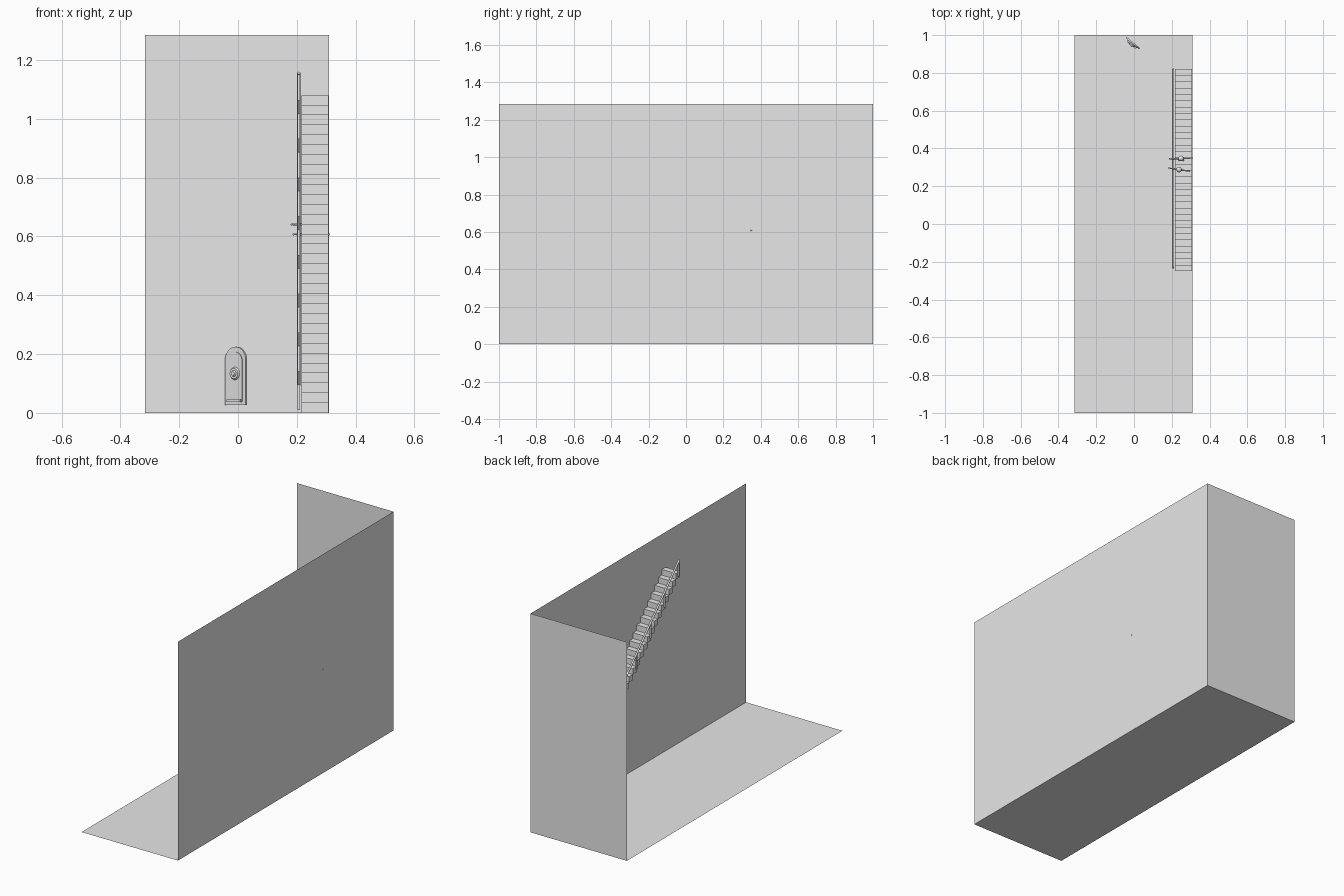
import bpy, bmesh, math
from mathutils import Vector, Matrix

if "Cube" in bpy.data.objects:
    bpy.data.objects.remove(bpy.data.objects["Cube"])

grey = bpy.data.materials.new("plain grey")
grey.diffuse_color = (0.8, 0.8, 0.8, 1)
grey.use_nodes = True
grey.node_tree.nodes["Principled BSDF"].inputs["Base Color"].default_value = grey.diffuse_color


def finish(name, bm, matrix=None, smooth=False):
    me = bpy.data.meshes.new(name)
    bm.to_mesh(me)
    bm.free()
    ob = bpy.data.objects.new(name, me)
    bpy.context.collection.objects.link(ob)
    me.materials.append(grey)
    if matrix is not None:
        ob.matrix_world = matrix
    if smooth:
        for p in me.polygons:
            p.use_smooth = len(p.vertices) < 6
    return ob


def sheet(name, corners):
    bm = bmesh.new()
    bm.faces.new([bm.verts.new(c) for c in corners])
    return finish(name, bm)


def add_box(bm, lo, hi):
    lo, hi = Vector(lo), Vector(hi)
    bmesh.ops.create_cube(bm, size=1, matrix=Matrix.Translation((lo + hi) / 2)
                          @ Matrix.Diagonal((*(hi - lo), 1)))


def add_rod(bm, a, b, r1, r2=None, sides=10):
    a, b = Vector(a), Vector(b)
    d = b - a
    m = Matrix.Translation((a + b) / 2) @ d.to_track_quat('Z', 'Y').to_matrix().to_4x4()
    bmesh.ops.create_cone(bm, cap_ends=True, segments=sides, radius1=r1,
                          radius2=r1 if r2 is None else r2, depth=d.length, matrix=m)


def add_ball(bm, c, r, stretch=1.0):
    bmesh.ops.create_uvsphere(bm, u_segments=14, v_segments=9, radius=r,
                              matrix=Matrix.Translation(c) @ Matrix.Diagonal((1, 1, stretch, 1)))


# Room: floor, right wall, back wall
L, R, H = -0.316, 0.31, 1.285
sheet("floor", [(L, -1, 0), (R, -1, 0), (R, 1, 0), (L, 1, 0)])
sheet("right_wall", [(R, -1, 0), (R, -1, H), (R, 1, H), (R, 1, 0)])
sheet("back_wall", [(L, 1, 0), (R, 1, 0), (R, 1, H), (L, 1, H)])

# Small square plate on the floor
sheet("floor_plate", [(0.11, 0.465, 0.002), (0.152, 0.465, 0.002),
                      (0.152, 0.5, 0.002), (0.11, 0.5, 0.002)])

# Stairs climbing along the right wall towards the front
N, Y0, RUN, RISE = 32, 0.82, 1.07 / 32, 1.08 / 32
bm = bmesh.new()
for i in range(N):
    add_box(bm, (0.216, Y0 - (i + 1) * RUN, i * RISE), (0.308, Y0 - i * RUN, (i + 1) * RISE))
finish("stairs", bm)

# Banister: sloping rail and posts
bm = bmesh.new()
slope = RISE / RUN
for k in range(9):
    y = -0.228 + k * 0.1305
    z = (Y0 - y) * slope
    add_box(bm, (0.203, y - 0.004, z + 0.005), (0.211, y + 0.004, z + 0.095))
finish("banister_posts", bm)
bm = bmesh.new()
add_rod(bm, (0.207, 0.82, 0.095), (0.207, -0.232, 0.095 + 1.052 * slope), 0.0055, sides=8)
finish("banister_rail", bm, smooth=True)


# Two simple figures with outstretched arms standing on the stairs
def figure(name, x, y, z, span, turn):
    bm = bmesh.new()
    for s in (-1, 1):
        add_rod(bm, (s * 0.010, 0, 0.004), (s * 0.008, 0, 0.06), 0.005, 0.007)
        add_box(bm, (s * 0.010 - 0.005, -0.014, 0), (s * 0.010 + 0.005, 0.006, 0.006))
        add_rod(bm, (s * 0.012, 0, 0.101), (s * span, 0, 0.101), 0.005, 0.0025)
        add_ball(bm, (s * span, 0, 0.101), 0.0035)
    add_rod(bm, (0, 0, 0.055), (0, 0, 0.106), 0.012, 0.014)
    add_rod(bm, (0, 0, 0.104), (0, 0, 0.118), 0.005)
    add_ball(bm, (0, 0, 0.128), 0.015, 1.15)
    finish(name, bm, Matrix.Translation((x, y, z)) @ Matrix.Rotation(turn, 4, 'Z'), True)


figure("lower_figure", 0.249, 0.347, 15 * RISE, 0.061, 0.03)
figure("upper_figure", 0.238, 0.288, 16 * RISE, 0.056, -0.15)

# Arched panel standing turned near the back wall
place = Matrix.Translation((-0.007, 0.957, 0.027)) @ Matrix.Rotation(math.radians(-40), 4, 'Z')


def arch(name, half, bottom, top, front, back):
    bm = bmesh.new()
    pts = [(-half, bottom), (half, bottom)]
    pts += [(half * math.cos(t), top - half + half * math.sin(t))
            for t in (math.pi * i / 16 for i in range(17))]
    face = bm.faces.new([bm.verts.new((x, front, z)) for x, z in pts])
    new = bmesh.ops.extrude_face_region(bm, geom=[face])["geom"]
    bmesh.ops.translate(bm, vec=(0, back - front, 0),
                        verts=[v for v in new if isinstance(v, bmesh.types.BMVert)])
    bmesh.ops.recalc_face_normals(bm, faces=bm.faces)
    finish(name, bm, place)


arch("arched_panel", 0.046, 0, 0.198, -0.003, 0.005)
arch("panel_face", 0.032, 0.012, 0.18, -0.006, -0.003)

# Sill, knob and ring on the panel front
bm = bmesh.new()
add_box(bm, (-0.03, -0.014, 0.01), (0.03, -0.003, 0.018))
finish("panel_sill", bm, place)
bm = bmesh.new()
add_rod(bm, (0, -0.004, 0.107), (0, -0.012, 0.107), 0.023, 0.018, 20)
add_rod(bm, (0, -0.010, 0.107), (0, -0.018, 0.107), 0.012, 0.008, 16)
finish("panel_knob", bm, place, True)
